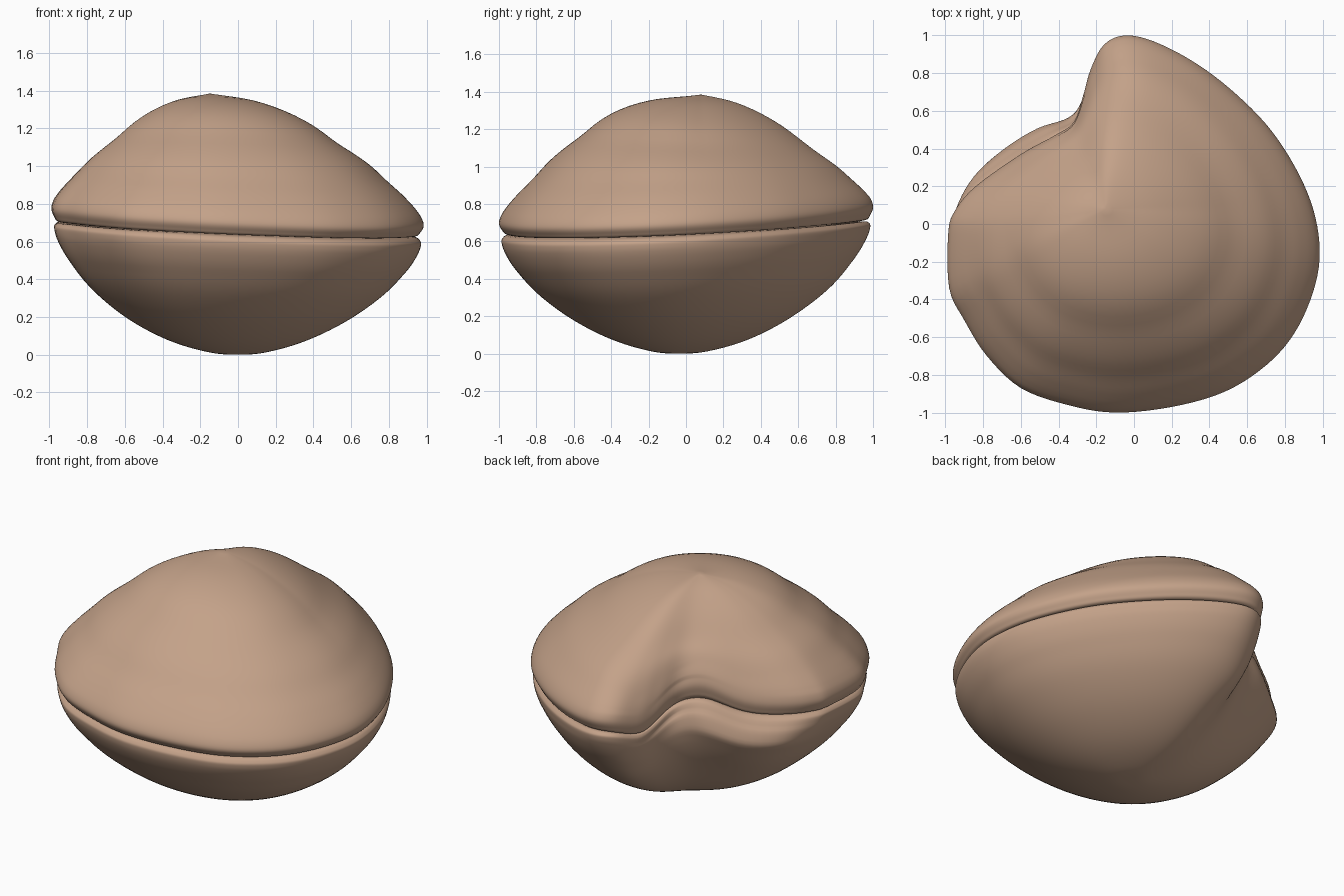
import bpy, bmesh, math
from mathutils import Vector

if "Cube" in bpy.data.objects:
    bpy.data.objects.remove(bpy.data.objects["Cube"])

shell = bpy.data.materials.new("tan shell")
shell.diffuse_color = (0.55, 0.36, 0.25, 1)
shell.use_nodes = True
shell.node_tree.nodes["Principled BSDF"].inputs["Base Color"].default_value = shell.diffuse_color

# Plan outlines: shared body, plus the hinge side that differs between valves
BODY = [(-.05, 1), (.1, .97), (.3, .87), (.5, .725), (.7, .53), (.85, .31), (.95, .08), (.985, -.15),
        (.95, -.36), (.85, -.58), (.7, -.75), (.48, -.89), (.2, -.97), (-.1, -1), (-.35, -.96),
        (-.6, -.87), (-.78, -.7), (-.9, -.51), (-.98, -.34), (-.985, -.05)]
BEAK = [(-.27, .68), (-.23, .82), (-.16, .95)]
UPPER = BODY + [(-.95, .07), (-.84, .2), (-.6, .37), (-.42, .47), (-.32, .54)] + BEAK
LOWER = BODY + [(-.98, .11), (-.91, .28), (-.74, .43), (-.54, .545), (-.35, .59)] + BEAK

# Cross-sections: (fraction from apex to rim, distance from seam)
UP_PROF = [(0, .715), (.22, .67), (.45, .565), (.66, .42), (.8, .32), (.9, .22), (.97, .14),
           (1, .075), (.985, .03), (.955, .005), (.85, .012)]
LOW_PROF = [(0, .67), (.12, .664), (.3, .62), (.47, .55), (.64, .45), (.8, .32), (.91, .19), (.965, .1),
            (.985, .04), (.98, .015), (.95, 0), (.85, 0)]


def spline(pts, steps, closed):
    """Catmull-Rom curve through 2D points."""
    p = [Vector(q) for q in pts]
    n = len(p)
    get = (lambda i: p[i % n]) if closed else (lambda i: p[max(0, min(n - 1, i))])
    out = []
    for i in range(n if closed else n - 1):
        a, b, c, d = (get(i + k) for k in (-1, 0, 1, 2))
        for s in range(steps):
            t = s / steps
            out.append(.5 * (2 * b + (c - a) * t + (2 * a - 5 * b + 4 * c - d) * t * t
                             + (3 * b - a - 3 * c + d) * t ** 3))
    return out if closed else out + [p[-1]]


def seam(x, y):
    """Height of the joint: a tilted plane with a rise in the notch and a dip at the beak."""
    rise = math.exp(-((x + .42) ** 2 + (y - .48) ** 2) / .045)
    dip = math.exp(-((x + .2) ** 2 + (y - .76) ** 2) / .02)
    return .67 - .047 * x + .045 * y + .12 * rise - .06 * dip


def valve(name, outline, profile, apex, side, swell, power):
    centre = Vector(apex)
    rim = [v - centre for v in spline(outline, 5, True)]
    edge = [v - centre for v in spline(UPPER, 5, True)]     # line where the valves meet
    soft = list(rim)
    for _ in range(130):                      # rounded outline used near the apex
        soft = [(soft[i - 1] + soft[i] * 2 + soft[(i + 1) % len(soft)]) / 4 for i in range(len(soft))]
    soft = [s * swell for s in soft]
    bm = bmesh.new()
    rings = []
    for t, h in spline(profile, 5, False)[1:]:
        k = max(0, min(1, t)) ** power
        if t > .93:
            k = max(k, min(1, (t - .93) / .05))
        if h < .06:
            k = 1
        ring = []
        for s, r, e in zip(soft, rim, edge):
            w = max(0, 1 - h / .16)
            p = s.lerp(r.lerp(e, w), k) * t + centre
            hh = h
            if side > 0 and h > .1:           # fuller front and growth grooves
                d = r.normalized()
                front = max(0, -d.y)
                fade = min(1, max(0, .5 - .8 * d.y + .3 * d.x))
                hh += .055 * front * math.sin(math.pi * min(t, 1)) ** 2
                hh -= .012 * fade * sum(math.exp(-((t - g) / .045) ** 2) for g in (.6, .83))
            z = seam(*p) * t * t + .67 * (1 - t * t)
            ring.append(bm.verts.new((p.x, p.y, z + side * hh)))
        rings.append(ring)
    tip = bm.verts.new((apex[0], apex[1], .67 + side * profile[0][1]))
    n = len(rim)
    for i in range(n):
        j = (i + 1) % n
        bm.faces.new((tip, rings[0][i], rings[0][j]))
        for a, b in zip(rings, rings[1:]):
            bm.faces.new((a[i], b[i], b[j], a[j]))
    bm.faces.new(rings[-1])                   # closes the hidden inside
    for _ in range(3):                        # soften small creases on the dome
        bmesh.ops.smooth_vert(bm, verts=[v for r in rings[:-26] for v in r], factor=.5,
                              use_axis_x=True, use_axis_y=True, use_axis_z=True)
    bmesh.ops.recalc_face_normals(bm, faces=bm.faces)
    me = bpy.data.meshes.new(name)
    bm.to_mesh(me)
    bm.free()
    me.materials.append(shell)
    ob = bpy.data.objects.new(name, me)
    bpy.context.collection.objects.link(ob)
    for f in me.polygons:
        f.use_smooth = True
    return ob


# The two halves of the closed shell
valve("upper_valve", UPPER, UP_PROF, (-.15, .08), 1, 1.06, 2.5)
valve("lower_valve", LOWER, LOW_PROF, (0, -.04), -1, 1.08, 4)
